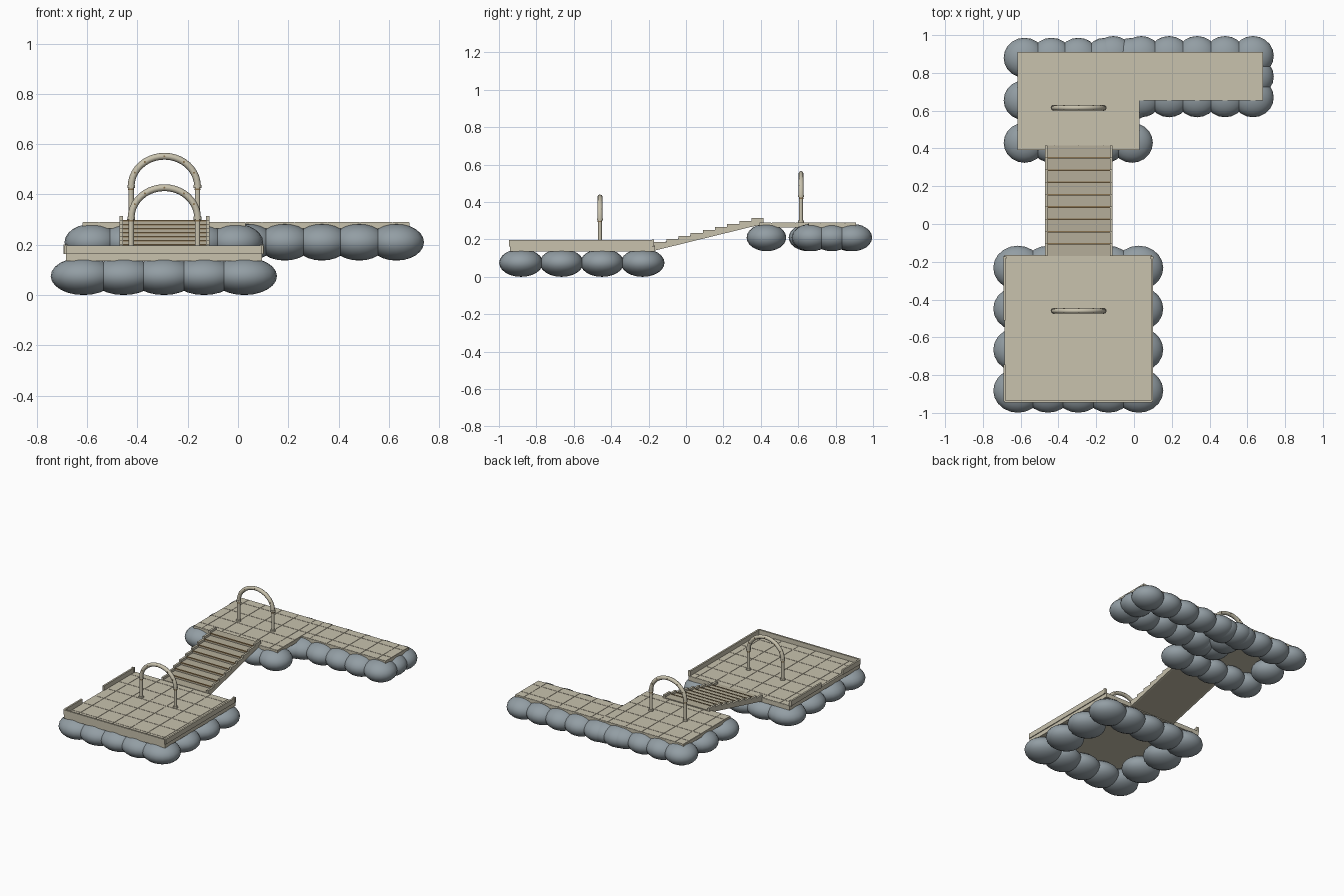
import bpy, bmesh, math
from mathutils import Matrix, Vector

if "Cube" in bpy.data.objects:
    bpy.data.objects.remove(bpy.data.objects["Cube"], do_unlink=True)


def material(name, rgb):
    m = bpy.data.materials.new(name)
    m.use_nodes = True
    m.diffuse_color = (*rgb, 1)
    m.node_tree.nodes["Principled BSDF"].inputs["Base Color"].default_value = (*rgb, 1)
    return m


TAN = material("pale tan", (0.58, 0.54, 0.42))
STAIR = material("weathered tan", (0.46, 0.42, 0.32))
GREY = material("float grey", (0.29, 0.34, 0.37))
BROWN = material("bolt brown", (0.25, 0.17, 0.08))


def finish(name, bm, mat, smooth=False):
    bmesh.ops.recalc_face_normals(bm, faces=bm.faces)
    for f in bm.faces:
        f.smooth = smooth
    me = bpy.data.meshes.new(name)
    bm.to_mesh(me)
    bm.free()
    me.materials.append(mat)
    ob = bpy.data.objects.new(name, me)
    bpy.context.collection.objects.link(ob)
    return ob


def add_box(bm, lo, hi):
    lo, hi = Vector(lo), Vector(hi)
    mat = Matrix.Translation((lo + hi) / 2) @ Matrix.Diagonal((*(hi - lo), 1))
    bmesh.ops.create_cube(bm, size=1, matrix=mat)


def boxes(name, items, mat):
    bm = bmesh.new()
    for lo, hi in items:
        add_box(bm, lo, hi)
    return finish(name, bm, mat)


def prism(name, outline, to_3d, offset, mat):
    """Extrude a flat outline by an offset."""
    bm = bmesh.new()
    face = bm.faces.new([bm.verts.new(to_3d(a, b)) for a, b in outline])
    ext = bmesh.ops.extrude_face_region(bm, geom=[face])
    verts = [v for v in ext["geom"] if isinstance(v, bmesh.types.BMVert)]
    bmesh.ops.translate(bm, verts=verts, vec=offset)
    return finish(name, bm, mat)


def tiles(name, x0, x1, y0, y1, z, step=0.13, gap=0.0015):
    """Thin deck tiles, with half tiles around the border."""
    def cuts(a, b):
        n = round((b - a) / step)
        return [a] + [a + step * (i + 0.5) for i in range(n)] + [b]
    xs, ys = cuts(x0, x1), cuts(y0, y1)
    items = [((xa + gap, ya + gap, z - 0.003), (xb - gap, yb - gap, z + 0.002))
             for xa, xb in zip(xs, xs[1:]) if xb - xa > 0.01
             for ya, yb in zip(ys, ys[1:]) if yb - ya > 0.01]
    boxes(name, items, TAN)


def float_ring(name, x0, x1, nx, y0, y1, ny, z, radii):
    """Ring of overlapping ellipsoid floats."""
    bm = bmesh.new()
    for i in range(nx):
        for j in range(ny):
            if 0 < i < nx - 1 and 0 < j < ny - 1:
                continue
            pos = (x0 + (x1 - x0) * i / (nx - 1), y0 + (y1 - y0) * j / (ny - 1), z)
            bmesh.ops.create_uvsphere(bm, u_segments=20, v_segments=12, radius=1,
                                      matrix=Matrix.Translation(pos) @ Matrix.Diagonal((*radii, 1)))
    finish(name, bm, GREY, True)


# Floats
float_ring("lower_floats", -0.615, 0.025, 5, -0.882, -0.232, 4, 0.075, (0.13, 0.117, 0.075))
float_ring("upper_floats", -0.58, -0.01, 5, 0.43, 0.88, 3, 0.21, (0.11, 0.106, 0.073))
float_ring("arm_floats", -0.11, 0.63, 6, 0.67, 0.89, 3, 0.21, (0.11, 0.105, 0.073))

# Lower deck with its low walls and end posts
L, R, F, B = -0.685, 0.095, -0.94, -0.165
boxes("lower_deck", [((L, F, 0.135), (R, B, 0.165))], TAN)
tiles("lower_tiles", L + 0.01, R - 0.01, F + 0.01, B, 0.165)
W0, W1, T = 0.163, 0.197, 0.012
boxes("lower_walls", [
    ((L, F - 0.006, W0), (R, F + 0.006, W1)),
    ((R - T / 2, F, W0), (R + T / 2, B - 0.015, W1)),
    ((L - T / 2, F, W0), (L + T / 2, -0.745, W1)),
    ((L - T / 2, -0.51, W0), (L + T / 2, B - 0.015, W1)),
], TAN)
boxes("wall_end_posts", [((x - 0.009, B - 0.018, W0), (x + 0.009, B - 0.006, W1 + 0.003))
                         for x in (L, R)], TAN)

# Upper L-shaped deck
prism("upper_deck", [(-0.618, 0.392), (0.03, 0.392), (0.03, 0.655), (0.682, 0.655),
                     (0.682, 0.91), (-0.618, 0.91)],
      lambda x, y: (x, y, 0.265), (0, 0, 0.024), TAN)
tiles("upper_tiles", -0.618, 0.03, 0.392, 0.91, 0.289)
tiles("arm_tiles", 0.03, 0.682, 0.655, 0.91, 0.289)

# Stairway: stepped profile between two taller stepped cheeks
STEPS, RUN, Y0, SLOPE = 9, 0.065, -0.17, 0.245


def stair_outline(lift):
    pts = [(Y0, 0.14), (Y0 + STEPS * RUN, 0.14 + STEPS * RUN * SLOPE)]
    for i in reversed(range(STEPS)):
        z = 0.14 + lift + i * RUN * SLOPE
        pts += [(Y0 + (i + 1) * RUN, z), (Y0 + i * RUN, z)]
    return pts


prism("stair_treads", stair_outline(0.03), lambda y, z: (-0.46, y, z), (0.335, 0, 0), STAIR)
for side, x in (("right", -0.472), ("left", -0.127)):
    prism("stair_cheek_" + side, stair_outline(0.046),
          lambda y, z: (x, y, z), (0.014, 0, 0), TAN)
boxes("tread_nosings", [((-0.458, Y0 + i * RUN - 0.004, 0.165 + i * RUN * SLOPE),
                         (-0.127, Y0 + i * RUN + 0.004, 0.172 + i * RUN * SLOPE))
                        for i in range(1, STEPS)], BROWN)


# Arched gates: bent tube, thicker over the curve, with collars and bolts
def cylinder(bm, pos, r, h, rot=Matrix()):
    bmesh.ops.create_cone(bm, cap_ends=True, segments=12, radius1=r, radius2=r, depth=h,
                          matrix=Matrix.Translation(pos) @ rot)


def tube(name, points, radius):
    cu = bpy.data.curves.new(name, "CURVE")
    cu.dimensions = "3D"
    cu.bevel_depth, cu.bevel_resolution, cu.use_fill_caps = radius, 2, True
    sp = cu.splines.new("POLY")
    sp.points.add(len(points) - 1)
    for p, co in zip(sp.points, points):
        p.co = (*co, 1)
    cu.materials.append(TAN)
    bpy.context.collection.objects.link(bpy.data.objects.new(name, cu))


def arch(name, y, base):
    cx, r, spring = -0.293, 0.132, base + 0.142
    rise = 0.12
    curve = [(cx + r * math.cos(math.pi * i / 20), y, spring + rise * math.sin(math.pi * i / 20))
             for i in range(21)]
    tube(name + "_curve", curve, 0.0135)
    posts, bolts = bmesh.new(), bmesh.new()
    for x in (cx - r, cx + r):
        cylinder(posts, (x, y, base + 0.071), 0.0105, 0.142)
        cylinder(posts, (x, y, base + 0.006), 0.016, 0.012)
        cylinder(posts, (x, y, spring), 0.0155, 0.012)
        cylinder(bolts, (x, y, spring - 0.012), 0.012, 0.006)
    turn = Matrix.Rotation(math.pi / 2, 4, "X")
    for p in curve[3:18:7] + curve[6:15:8]:
        cylinder(bolts, p, 0.004, 0.029, turn)
    finish(name + "_posts", posts, TAN)
    finish(name + "_bolts", bolts, BROWN)


arch("lower_arch", -0.46, 0.165)
arch("upper_arch", 0.615, 0.29)
